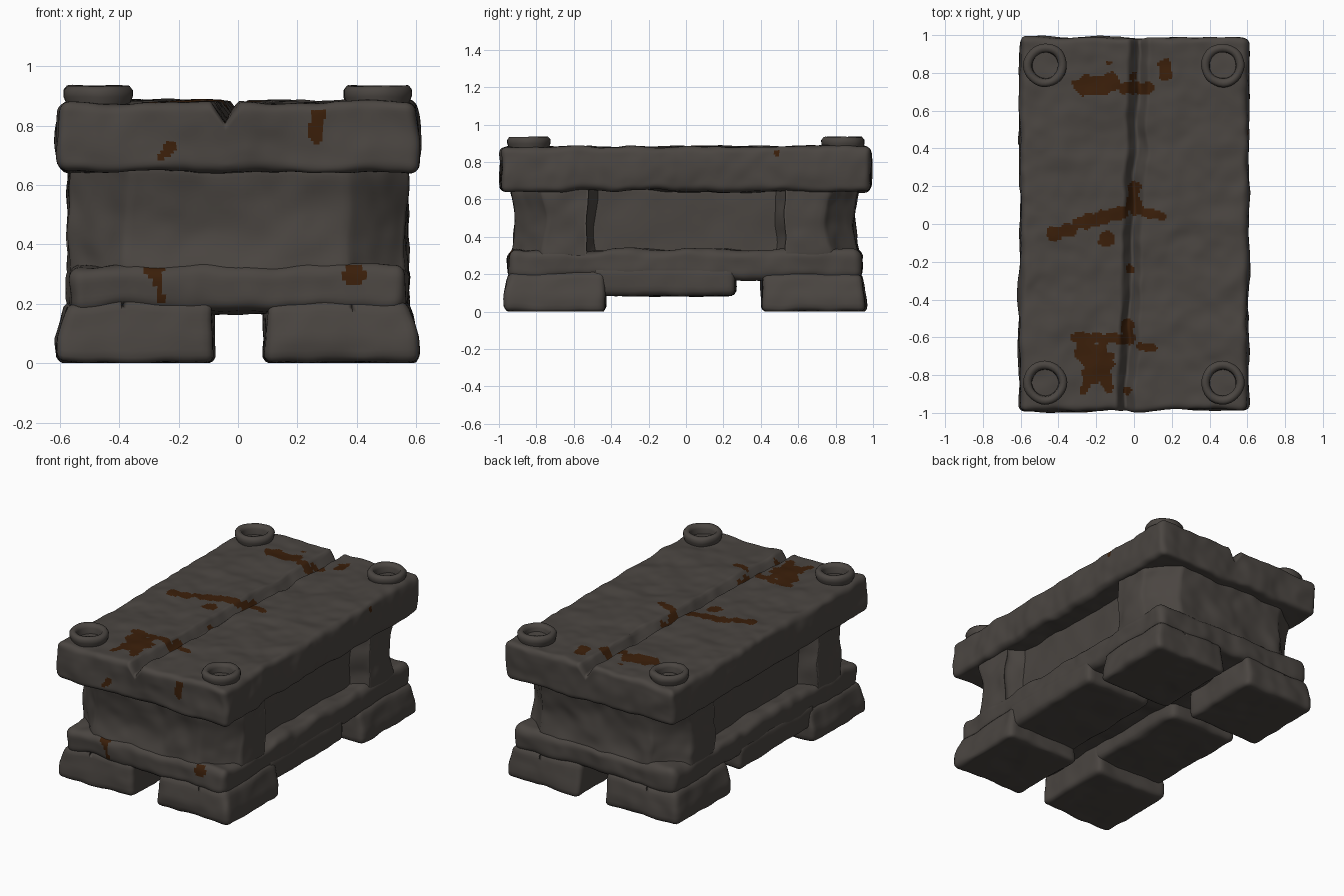
import bpy, bmesh, math
from mathutils import Vector, noise

if "Cube" in bpy.data.objects:
    bpy.data.objects.remove(bpy.data.objects["Cube"])


def material(name, col):
    m = bpy.data.materials.new(name)
    m.diffuse_color = (*col, 1)
    m.use_nodes = True
    m.node_tree.nodes["Principled BSDF"].inputs["Base Color"].default_value = m.diffuse_color
    return m


STONE = material("dark stone", (0.069, 0.060, 0.053))
RUST = material("rust brown stain", (0.043, 0.0135, 0.003))

# Stains as capsules: u1, v1, u2, v2, radius. Top uses (x, y), front (x, z), right (y, z)
TOP = [(-.27, .73, -.12, .745, .05), (-.05, .72, .08, .72, .03), (0, .78, 0, .78, .02),
       (.17, .83, .17, .80, .04), (-.14, .855, -.12, .855, .009), (-.43, -.06, -.34, -.03, .035),
       (-.3, 0, -.06, .06, .035), (-.15, -.08, -.14, -.08, .04), (0, .19, 0, .08, .035),
       (0, .08, .15, .04, .025), (-.02, -.24, -.02, -.24, .022), (-.31, -.6, -.04, -.61, .025),
       (-.22, -.7, -.19, -.74, .085), (-.26, -.88, -.24, -.8, .025), (-.14, -.86, -.16, -.8, .028),
       (-.03, -.53, -.03, -.61, .032), (.03, -.65, .1, -.655, .02), (-.03, -.88, -.03, -.88, .022)]
FRONT = [(-.255, .70, -.225, .73, .018), (.263, .765, .27, .85, .022), (-.29, .31, -.275, .31, .026),
         (-.27, .28, -.258, .22, .014), (.38, .30, .40, .30, .034)]
RIGHT = [(.485, .84, .485, .87, .014)]


def stained(u, v, stains):
    wob = 1 + 0.5 * noise.noise(Vector((u * 22, v * 22, 3.1)))
    for a, b, c, d, r in stains:
        p, s, e = Vector((u, v)), Vector((a, b)), Vector((c - a, d - b))
        t = max(0, min(1, (p - s).dot(e) / max(e.dot(e), 1e-6)))
        if (p - s - e * t).length < r * wob:
            return True
    return False


def stone(name, lo, hi, r=0.03, step=0.03, rough=0.012, shape=None, stains=False):
    """Rounded, finely gridded box with a worn, lumpy surface."""
    lo, hi = Vector(lo), Vector(hi)
    n = [max(2, round((hi[k] - lo[k]) / step)) for k in range(3)]
    bm = bmesh.new()
    verts = {}

    def vert(key):
        if key not in verts:
            p = Vector([lo[k] + (hi[k] - lo[k]) * key[k] / n[k] for k in range(3)])
            q = Vector([max(lo[k] + r, min(hi[k] - r, p[k])) for k in range(3)])
            p = q + (p - q).normalized() * r
            if shape:
                p = shape(p)
            p = p + noise.noise_vector(p * 5) * rough + noise.noise_vector(p * 12) * rough * 0.4
            p.z = max(p.z, 0)
            verts[key] = bm.verts.new(p)
        return verts[key]

    for a in range(3):
        b, c = (a + 1) % 3, (a + 2) % 3
        for end in (0, n[a]):
            for i in range(n[b]):
                for j in range(n[c]):
                    ring = []
                    for di, dj in ((0, 0), (1, 0), (1, 1), (0, 1)):
                        key = [0, 0, 0]
                        key[a], key[b], key[c] = end, i + di, j + dj
                        ring.append(vert(tuple(key)))
                    bm.faces.new(ring if end else ring[::-1])
    bm.normal_update()
    for f in bm.faces:
        f.smooth = True
        if stains:
            c = f.calc_center_median()
            if c.z > 0.78 and f.normal.z > 0.3:
                f.material_index = int(stained(c.x, c.y, TOP))
            elif f.normal.y < -0.5:
                f.material_index = int(stained(c.x, c.z, FRONT))
            elif f.normal.x > 0.5 and c.x > 0.5:
                f.material_index = int(stained(c.y, c.z, RIGHT))
    return finish(name, bm)


def finish(name, bm):
    me = bpy.data.meshes.new(name)
    bm.to_mesh(me)
    bm.free()
    me.materials.append(STONE)
    me.materials.append(RUST)
    ob = bpy.data.objects.new(name, me)
    bpy.context.collection.objects.link(ob)
    return ob


# Top slab with a V-shaped crack running lengthwise and bulging sides
def cracked(p):
    p = p.copy()
    centre = 0.035 * p.y - 0.005 + 0.014 * noise.noise(Vector((0, p.y * 4, 0)))
    depth = 0.075 * max(0, 1 - abs(p.x - centre) / 0.05)
    p.z -= depth * max(0, min(1, (p.z - 0.66) / 0.21))
    belly = max(0, 1 - ((p.z - 0.755) / 0.12) ** 2)
    if abs(p.x) > 0.5:
        p.x += math.copysign(0.012 * belly, p.x)
    return p


stone("top_slab", (-.597, -.987, .645), (.597, .987, .88), 0.03, 0.0105, 0.014, cracked, True)


# Body ends: chamfered corners, slanted inner edges and a slightly worn waist
def chamfered(p):
    p = p.copy()
    d = Vector((0.16, 0.19)).normalized()
    over = abs(p.x) * d.x + abs(p.y) * d.y - (0.385 * d.x + 0.92 * d.y)
    if over > 0:
        p.x -= math.copysign(over * d.x, p.x)
        p.y -= math.copysign(over * d.y, p.y)
    inner = 0.47 + 0.06 * max(0, min(1, (abs(p.x) - 0.44) / 0.11))
    if abs(p.y) < inner:
        p.y = math.copysign(inner, p.y)
    if abs(p.y) > 0.6:
        p.y -= math.copysign(0.02 * max(0, 1 - ((p.z - 0.48) / 0.16) ** 2), p.y)
    return p


stone("front_body", (-.567, -.93, .26), (.567, -.46, .69), 0.04, 0.02, 0.018, chamfered)
stone("back_body", (-.567, .46, .26), (.567, .92, .69), 0.04, 0.02, 0.018, chamfered)
stone("recessed_core", (-.46, -.6, .26), (.46, .6, .69), 0.03, 0.03, 0.01)

# Base course, feet and the lower side blocks
stone("base_course", (-.572, -.948, .175), (.572, .938, .333), 0.045, 0.014, 0.016, None, True)


# Feet lean inward towards the top
def tapered(p):
    k = 0.028 * max(0, (p.z - 0.08) / 0.12)
    return Vector((p.x - (math.copysign(k, p.x) if abs(p.x) > 0.4 else 0),
                   p.y - (math.copysign(k * .7, p.y) if abs(p.y) > 0.7 else 0), p.z))


for side, x0, x1 in (("left", -.608, -.085), ("right", .09, .608)):
    stone(side + "_front_foot", (x0, -.968, 0), (x1, -.43, .21), 0.032, 0.02, 0.013, tapered)
    stone(side + "_back_foot", (x0, .405, 0), (x1, .958, .205), 0.032, 0.02, 0.013, tapered)
    inner, outer = (x0, x1) if side == "left" else (x1, x0)
    xs = sorted((x1 if side == "left" else x0, .575 * (-1 if side == "left" else 1)))
    stone(side + "_middle_block", (xs[0], -.5, .085), (xs[1], .265, .24), 0.035, 0.025, 0.01)

# Corner rings on the slab, lathed from one profile
PROFILE = [(.068, .86), (.070, .912), (.080, .932), (.103, .934), (.115, .918), (.114, .897), (.100, .86)]
for sx in (-1, 1):
    for sy in (-1, 1):
        bm = bmesh.new()
        loops = []
        for i in range(32):
            a = i * math.tau / 32
            loop = []
            for r, z in PROFILE:
                p = Vector((sx * .47 + r * math.cos(a), sy * .84 + r * math.sin(a), z))
                loop.append(bm.verts.new(p + noise.noise_vector(p * 12) * 0.005))
            loops.append(loop)
        for i in range(32):
            A, B = loops[i], loops[(i + 1) % 32]
            for k in range(len(PROFILE) - 1):
                bm.faces.new((A[k], A[k + 1], B[k + 1], B[k])).smooth = True
        bmesh.ops.recalc_face_normals(bm, faces=bm.faces)
        # Open profile: make sure the rim faces upward
        if sum(f.normal.z * f.calc_area() for f in bm.faces) < 0:
            bmesh.ops.reverse_faces(bm, faces=bm.faces)
        finish(("back" if sy > 0 else "front") + ("_right" if sx > 0 else "_left") + "_ring", bm)
